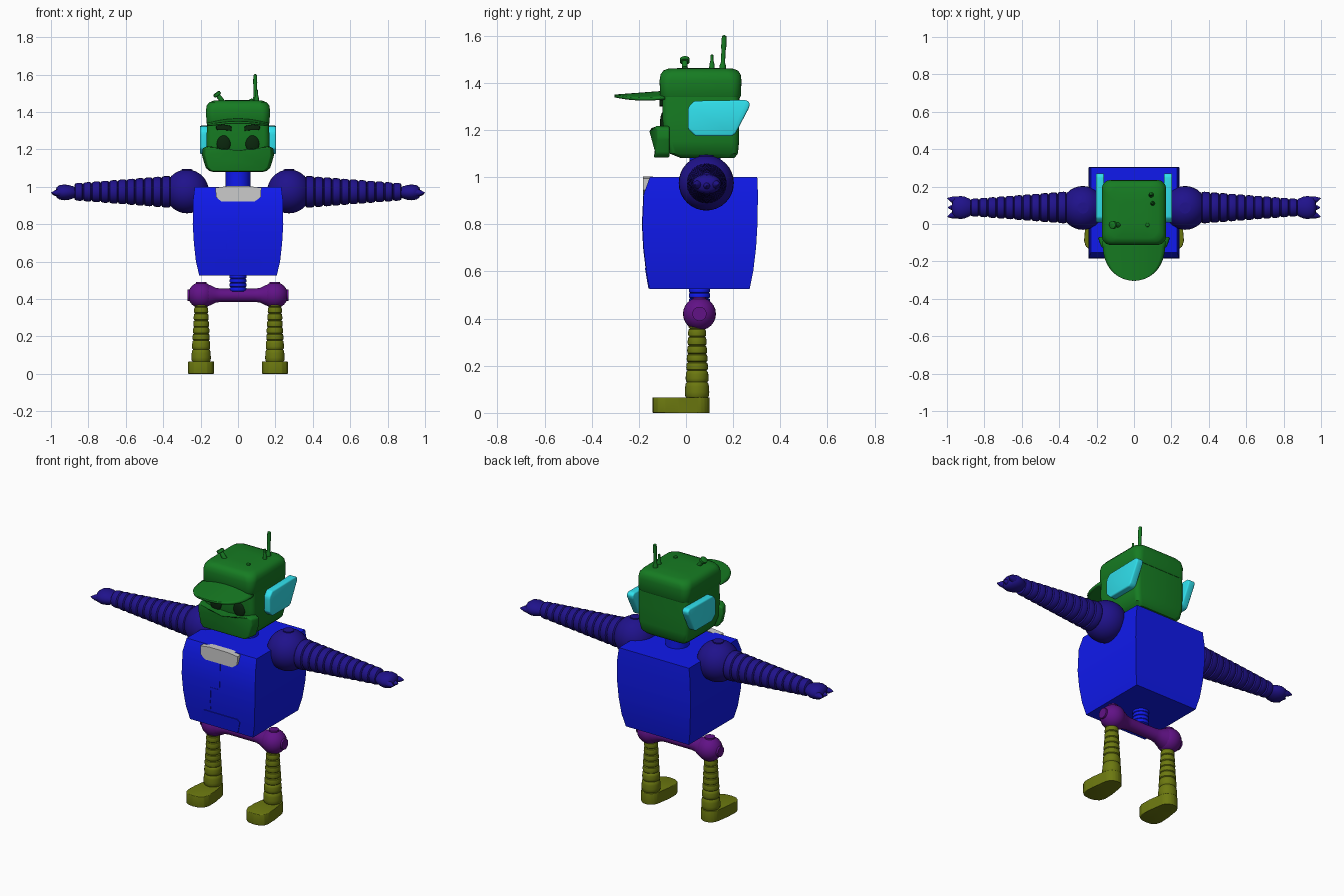
import bpy, bmesh, math
from mathutils import Vector, Matrix

if "Cube" in bpy.data.objects:
    bpy.data.objects.remove(bpy.data.objects["Cube"])

COL = dict(blue=(.005, .01, .85), indigo=(.014, .006, .26), green=(.008, .2, .016),
           purple=(.12, .006, .24), olive=(.15, .19, .005), cyan=(.03, .75, .85),
           dark=(.003, .02, .004))
MATS = {}
for k, c in COL.items():
    MATS[k] = bpy.data.materials.new(k)
    MATS[k].diffuse_color = (*c, 1)


def finish(name, bm, mat, mirror=False, angle=35):
    bmesh.ops.recalc_face_normals(bm, faces=bm.faces)
    me = bpy.data.meshes.new(name)
    bm.to_mesh(me)
    bm.free()
    ob = bpy.data.objects.new(name, me)
    bpy.context.collection.objects.link(ob)
    if mat:
        me.materials.append(MATS[mat])
    bpy.ops.object.select_all(action='DESELECT')
    ob.select_set(True)
    bpy.context.view_layer.objects.active = ob
    bpy.ops.object.shade_smooth_by_angle(angle=math.radians(angle))
    if mirror:
        ob.modifiers.new("Mirror", 'MIRROR').use_mirror_merge = False
    return ob


def skin(bm, rings):
    """Bridge closed rings of points and cap both ends."""
    vs = [[bm.verts.new(p) for p in r] for r in rings]
    n = len(vs[0])
    for a, b in zip(vs, vs[1:]):
        for i in range(n):
            bm.faces.new((a[i], a[(i + 1) % n], b[(i + 1) % n], b[i]))
    bm.faces.new(vs[0])
    bm.faces.new(vs[-1])


def loft(name, secs, mat, k=5):
    """Sections (z, half width, front y, back y, corner radius)."""
    rings = []
    for z, hx, yf, yb, r in secs:
        ring = []
        for q, (cx, cy) in enumerate(((hx - r, yb - r), (r - hx, yb - r), (r - hx, yf + r), (hx - r, yf + r))):
            for i in range(k if r else 1):
                a = math.pi / 2 * (q + i / (k - 1))
                ring.append((cx + r * math.cos(a), cy + r * math.sin(a), z))
        rings.append(ring)
    bm = bmesh.new()
    skin(bm, rings)
    return finish(name, bm, mat)


def lathe(name, prof, origin, axis, mat, mirror=False, n=24, squash=1):
    """Revolve (distance along axis, radius) pairs around an axis."""
    rot = Vector((0, 0, 1)).rotation_difference(Vector(axis)).to_matrix()
    o = Vector(origin)
    rings = []
    for h, r in prof:
        r = max(r, .0005)
        pts = [rot @ Vector((r * math.cos(2 * math.pi * i / n), r * math.sin(2 * math.pi * i / n), h)) for i in range(n)]
        rings.append([o + Vector((p.x, p.y, p.z * squash)) for p in pts])
    bm = bmesh.new()
    skin(bm, rings)
    return finish(name, bm, mat, mirror)


def ball(r, c=0, n=12):
    return [(c - r * math.cos(math.pi * i / n), r * math.sin(math.pi * i / n)) for i in range(n + 1)]


def prism(name, pts, lo, hi, plane, mat, bevel=0, mirror=False):
    """Extrude a 2D outline: plane 'xz' along y, 'yz' along x, 'xy' along z."""
    put = {'xz': lambda a, b, d: (a, d, b), 'yz': lambda a, b, d: (d, a, b), 'xy': lambda a, b, d: (a, b, d)}[plane]
    bm = bmesh.new()
    skin(bm, [[put(a, b, lo) for a, b in pts], [put(a, b, hi) for a, b in pts]])
    if bevel:
        bmesh.ops.bevel(bm, geom=bm.edges[:], offset=bevel, segments=3, profile=.5, affect='EDGES')
    return finish(name, bm, mat, mirror)


def ribs(a, b, ra, rb, edges, depth):
    """Ribbed tube profile: rounded bands separated by grooves."""
    out = []
    for e0, e1 in zip(edges, edges[1:]):
        for t, d in ((.0, depth), (.12, .25 * depth), (.35, 0), (.7, 0), (.9, .25 * depth), (1, depth)):
            h = e0 + (e1 - e0) * t * .995
            out.append((h, ra + (rb - ra) * (h - a) / (b - a) - d))
    return out


# torso: bulging box with flat corners
SIDE = [(.525, .207, -.155, .27), (.6, .225, -.168, .285), (.7, .236, -.18, .297),
        (.8, .242, -.185, .303), (.93, .24, -.179, .305), (1.0, .231, -.153, .302)]
loft("torso", [(*s, 0) for s in SIDE], 'blue')


def front_y(z):
    for a, b in zip(SIDE, SIDE[1:]):
        if z <= b[0]:
            return a[2] + (b[2] - a[2]) * (z - a[0]) / (b[0] - a[0])
    return SIDE[-1][2]


# chest plate, belly hatch and door seam follow the torso front
prism("chest_plate", [(-.12, .995), (-.118, .945), (-.09, .922), (.09, .922), (.122, .945), (.125, .995), (.06, 1.003), (-.06, 1.003)],
      -.183, -.14, 'xz', None)


def hug(ob):
    for v in ob.data.vertices:
        v.co.y += front_y(v.co.z)


hug(prism("belly_hatch", [(-.125, .527), (-.122, .6), (-.105, .615), (.115, .615), (.132, .6), (.112, .535), (.105, .527)],
          -.004, .01, 'xz', 'blue'))
for i, (x0, z0, x1, z1) in enumerate(((.006, .8, .01, .92), (.006, .765, .01, .8), (-.052, .763, .01, .767),
                                      (-.056, .7, -.052, .767), (-.062, .615, -.058, .7))):
    hug(prism(f"door_seam_{i}", [(x0, z0), (x1, z0), (x1, z1), (x0, z1)], -.002, .01, 'xz', 'blue'))

# neck and ribbed waist
lathe("neck", [(.99, .066), (1.1, .066)], (0, .08, 0), (0, 0, 1), 'blue', n=32)
lathe("waist", ribs(.44, .53, .045, .045, [.44, .463, .486, .509, .53], .006), (0, .057, 0), (0, 0, 1), 'blue')

# hip bar and joints
bar = [(0, .035), (.09, .035), (.12, .04), (.145, .053), (.17, .06)]
lathe("hip_bar", [(-h, r) for h, r in bar[:0:-1]] + bar, (0, .057, .42), (1, 0, 0), 'purple')
lathe("hip_joint", ball(.07), (.197, .057, .42), (0, 0, 1), 'purple', True)
lathe("hip_cap", [(.05, .03), (.073, .03), (.073, .001)], (.197, .057, .42), (1, 0, 0), 'purple', True)
lathe("hip_top_cap", [(.05, .028), (.072, .028), (.072, .001)], (.197, .057, .42), (0, 0, 1), 'purple', True)

# ribbed legs and round-toed feet
lathe("leg", [(.0, .053), (.065, .053)] + ribs(.065, .39, .053, .035, [.066, .13, .179, .215, .25, .285, .323, .357, .39], .006),
      (.197, .047, 0), (0, 0, 1), 'olive', True)
heel = [(.197 + .054 * math.cos(a), .047 + .054 * math.sin(a)) for a in [math.pi * i / 10 for i in range(11)]]
toe = [(.131, -.03), (.128, -.09), (.14, -.12), (.165, -.137), (.2, -.142), (.235, -.137), (.258, -.12), (.267, -.09), (.262, -.03)]
prism("foot", heel + toe, 0, .066, 'xy', 'olive', .004, True)

# shoulders and ribbed arms
AY, AZ = .088, .973
lathe("shoulder", ball(.117, 0, 16), (.273, .086, .975), (0, 0, 1), 'indigo', True, 32)
lathe("shoulder_cap", [(.1, .03), (.1185, .03), (.12, .001)], (.273, .086, .975), (0, 0, 1), 'indigo', True)
edges = [.36, .41] + [.41 + .0465 * i for i in range(1, 11)]
lathe("arm", ribs(.36, .875, .086, .046, edges, .009), (0, AY, AZ), (1, 0, 0), 'indigo', True)

# hands with a pair of splayed claws and a middle nub
bm_z = AZ
hand = [(.865, .035), (.88, .047), (.905, .058), (.93, .062), (.955, .056), (.97, .04), (.976, .001)]
ob = lathe("hand", hand, (0, AY, 0), (1, 0, 0), 'indigo', True)
for v in ob.data.vertices:
    v.co.z = bm_z - .003 + v.co.z * .68
for s, n in ((1, "back"), (-1, "front")):
    lathe(n + "_claw", [(0, .022), (.03, .016), (.055, .002)], (.945, AY + s * .036, AZ - .005), (.97, s * .24, 0), 'indigo', True, 10)
lathe("middle_claw", [(0, .018), (.025, .012), (.04, .002)], (.955, AY, AZ - .01), (1, 0, 0), 'indigo', True, 10)

# head block
loft("head", [(1.08, .135, -.02, .205, .03), (1.1, .155, -.07, .22, .03), (1.15, .166, -.09, .225, .03),
              (1.25, .168, -.1, .226, .03), (1.34, .166, -.1, .226, .03)], 'green')

# wrap-around muzzle with a smile-shaped top edge
loft_pts = [(.163, 1.218), (.19, 1.205), (.192, 1.165), (.172, 1.1), (.15, 1.082)]
outline = loft_pts + [(-x, z) for x, z in loft_pts[::-1]] + [(-.1, 1.2), (0, 1.193), (.1, 1.2)]
muz = prism("muzzle", outline, -.15, -.07, 'xz', 'green', .008)
for v in muz.data.vertices:
    if v.co.y < -.11:
        v.co.y += .9 * v.co.x ** 2 - .005
        v.co.x *= .93

# eyes and brows
bm = bmesh.new()
bmesh.ops.create_uvsphere(bm, u_segments=20, v_segments=12, radius=1,
                          matrix=Matrix.Translation((.077, -.098, 1.23)) @ Matrix.Diagonal((.037, .012, .045, 1)))
finish("eye", bm, 'dark', True)
prism("brow", [(.033, 1.298), (.075, 1.306), (.115, 1.302), (.118, 1.326), (.08, 1.334), (.036, 1.325)],
      -.112, -.09, 'xz', 'dark', .003, True)

# cap with arched brim
loft("cap", [(1.335, .164, -.105, .228, .04), (1.345, .169, -.11, .233, .04), (1.41, .171, -.112, .235, .045),
             (1.435, .167, -.108, .232, .05), (1.452, .153, -.096, .22, .05), (1.46, .13, -.075, .198, .05),
             (1.463, .06, 0, .12, .03)], 'green', 7)
bm = bmesh.new()
rows = []
for j in range(13):
    v = math.sin(math.pi / 2 * j / 12.3)
    w = .166 * (1 - v ** 2.5) ** .5
    rows.append([bm.verts.new((w * u / 8, -.09 - .213 * v, 1.36 - .016 * v - .026 * (w * u / 8 / .166) ** 2)) for u in range(-8, 9)])
for a, b in zip(rows, rows[1:]):
    for i in range(16):
        bm.faces.new((a[i], a[i + 1], b[i + 1], b[i]))
brim = finish("cap_brim", bm, 'green')
mod = brim.modifiers.new("Thickness", 'SOLIDIFY')
mod.thickness, mod.offset = .012, 0

# ear panels
prism("ear_panel", [(.008, 1.285), (.012, 1.3), (.034, 1.323), (.255, 1.327), (.271, 1.315), (.268, 1.295), (.21, 1.185), (.195, 1.174), (.04, 1.174), (.008, 1.205)],
      .16, .204, 'yz', 'cyan', .008, True)

# antennas, stud and tilted knob on the cap
lathe("tall_antenna", [(0, .014), (.02, .013), (.03, .009), (.08, .009), (.1, .011), (.142, .01), (.147, .003)], (.092, .155, 1.455), (0, .05, 1), 'green', n=12)
lathe("short_antenna", [(0, .012), (.02, .011), (.04, .006), (.06, .006), (.063, .002)], (.1, .11, 1.457), (0, 0, 1), 'green', n=12)
lathe("cap_stud", [(0, .012), (.012, .01), (.014, .002)], (.072, -.005, 1.457), (0, 0, 1), 'green', n=12)
lathe("tilted_knob", [(0, .013), (.04, .012), (.042, .021), (.057, .021), (.06, .015)], (-.082, -.005, 1.455), (-.6, 0, .8), 'green', n=14)

for m in bpy.data.materials:
    if m.users and not m.is_grease_pencil:
        m.use_nodes = True
        m.node_tree.nodes["Principled BSDF"].inputs["Base Color"].default_value = m.diffuse_color
